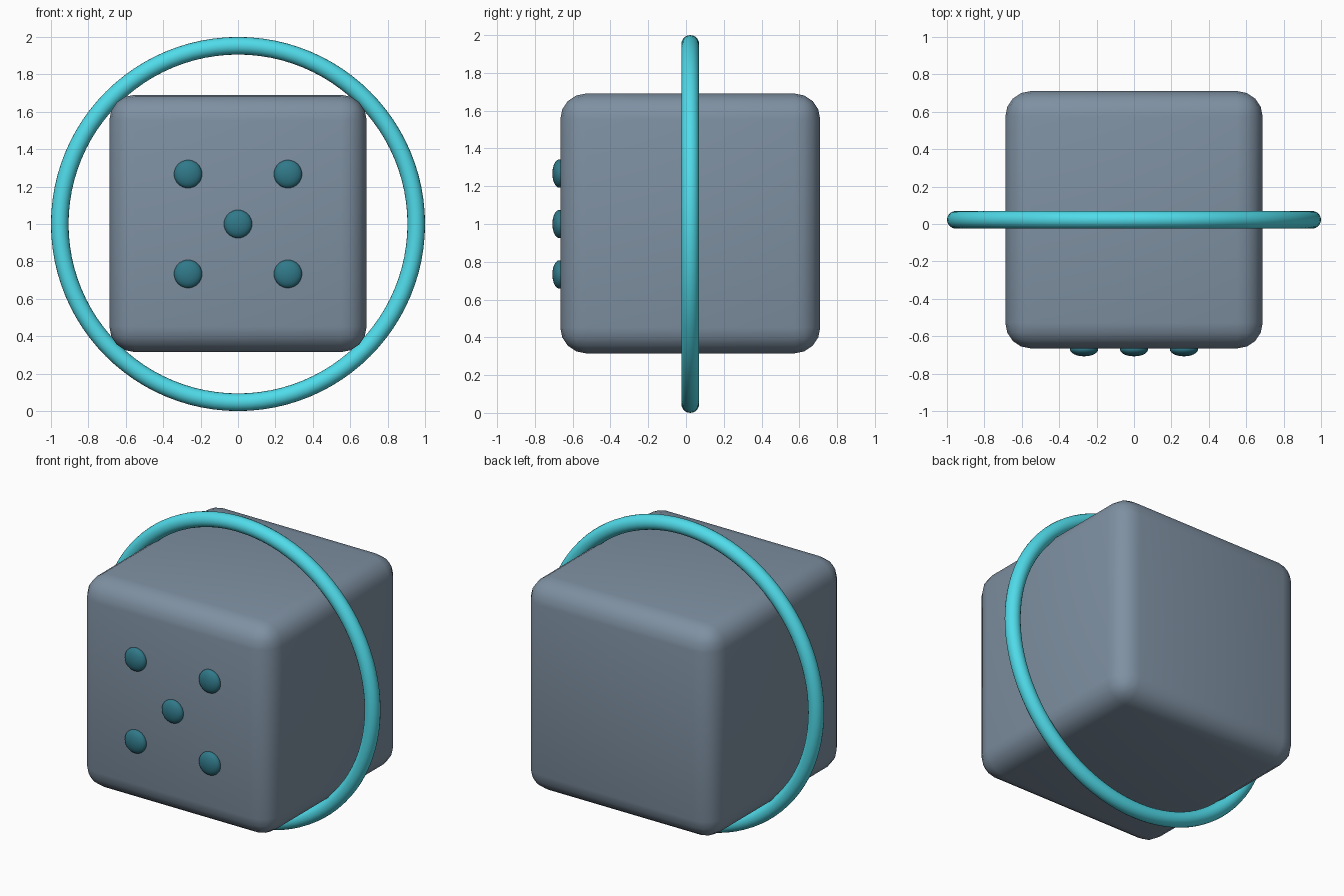
import bpy
from math import radians

if "Cube" in bpy.data.objects:
    bpy.data.objects.remove(bpy.data.objects["Cube"])

CY, CZ = 0.0225, 1.0   # centre of the cube and ring


def material(name, rgb):
    m = bpy.data.materials.new(name)
    m.diffuse_color = (*rgb, 1)
    m.use_nodes = True
    m.node_tree.nodes["Principled BSDF"].inputs["Base Color"].default_value = m.diffuse_color
    return m


def finish(name, mat):
    ob = bpy.context.object
    ob.name = name
    ob.data.materials.append(mat)
    bpy.ops.object.shade_smooth()
    return ob


slate = material("slate", (0.21, 0.28, 0.36))
cyan = material("cyan", (0.08, 0.71, 0.82))
teal = material("dark_teal", (0.03, 0.19, 0.25))

# Rounded cube body
bpy.ops.mesh.primitive_cube_add(size=1.376, location=(0, CY, CZ + 0.003))
body = finish("body", slate)
bevel = body.modifiers.new("rounding", "BEVEL")
bevel.width = 0.137
bevel.segments = 4

# Ring standing around the body
bpy.ops.mesh.primitive_torus_add(major_radius=0.953, minor_radius=0.047,
                                 major_segments=96, minor_segments=20,
                                 location=(0, CY, CZ), rotation=(radians(90), 0, 0))
finish("ring", cyan)

# Five flattened pips on the front face
D = 0.267
for i, (x, z) in enumerate([(0, 0), (-D, -D), (D, -D), (-D, D), (D, D)]):
    bpy.ops.mesh.primitive_uv_sphere_add(segments=32, ring_count=16, radius=0.075,
                                         location=(x, -0.67, CZ + z))
    pip = finish(f"pip_{i + 1}", teal)
    pip.scale = (1, 0.5, 1)
